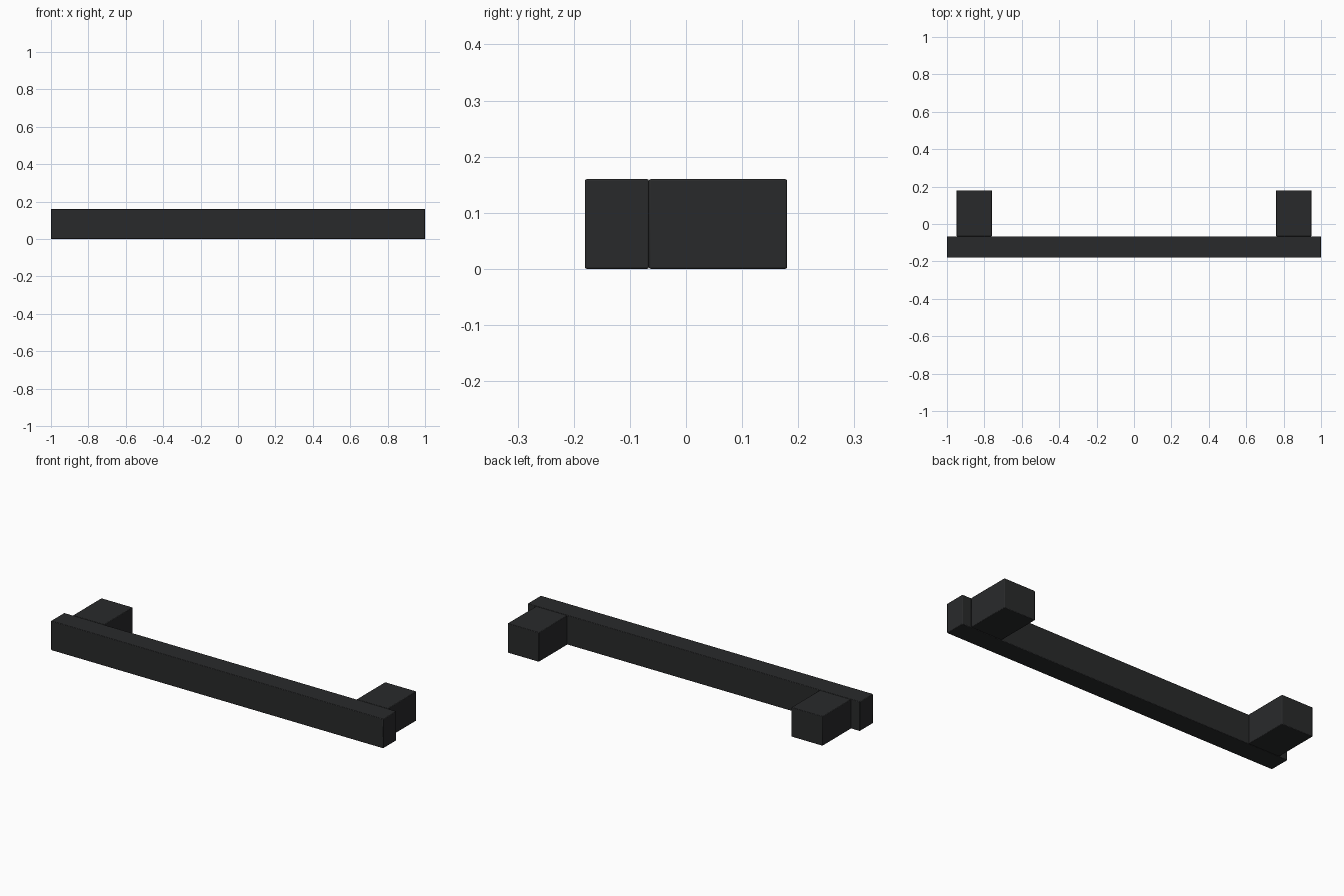
import bpy

if "Cube" in bpy.data.objects:
    bpy.data.objects.remove(bpy.data.objects["Cube"])

# Dark matte finish shared by all parts
dark = bpy.data.materials.new("dark_finish")
dark.diffuse_color = (0.022, 0.023, 0.024, 1)
dark.use_nodes = True
dark.node_tree.nodes["Principled BSDF"].inputs["Base Color"].default_value = dark.diffuse_color


def box(name, x, y, z, bevel=0.003):
    """Box from (min, max) ranges with a fine edge bevel."""
    ranges = (x, y, z)
    bpy.ops.mesh.primitive_cube_add(size=1, location=[(a + b) / 2 for a, b in ranges])
    ob = bpy.context.object
    ob.name = name
    ob.scale = [b - a for a, b in ranges]
    bpy.ops.object.transform_apply(location=False, rotation=False, scale=True)
    mod = ob.modifiers.new("edge_bevel", "BEVEL")
    mod.width = bevel
    mod.segments = 2
    ob.data.materials.append(dark)
    bpy.ops.object.shade_smooth_by_angle()
    return ob


# Long front grip
box("handle_bar", (-1, 1), (-0.18, -0.066), (0, 0.16))

# Mounting posts behind the bar, one near each end
for side, name in ((-1, "left_post"), (1, "right_post")):
    box(name, sorted((side * 0.76, side * 0.948)), (-0.066, 0.18), (0, 0.16))
